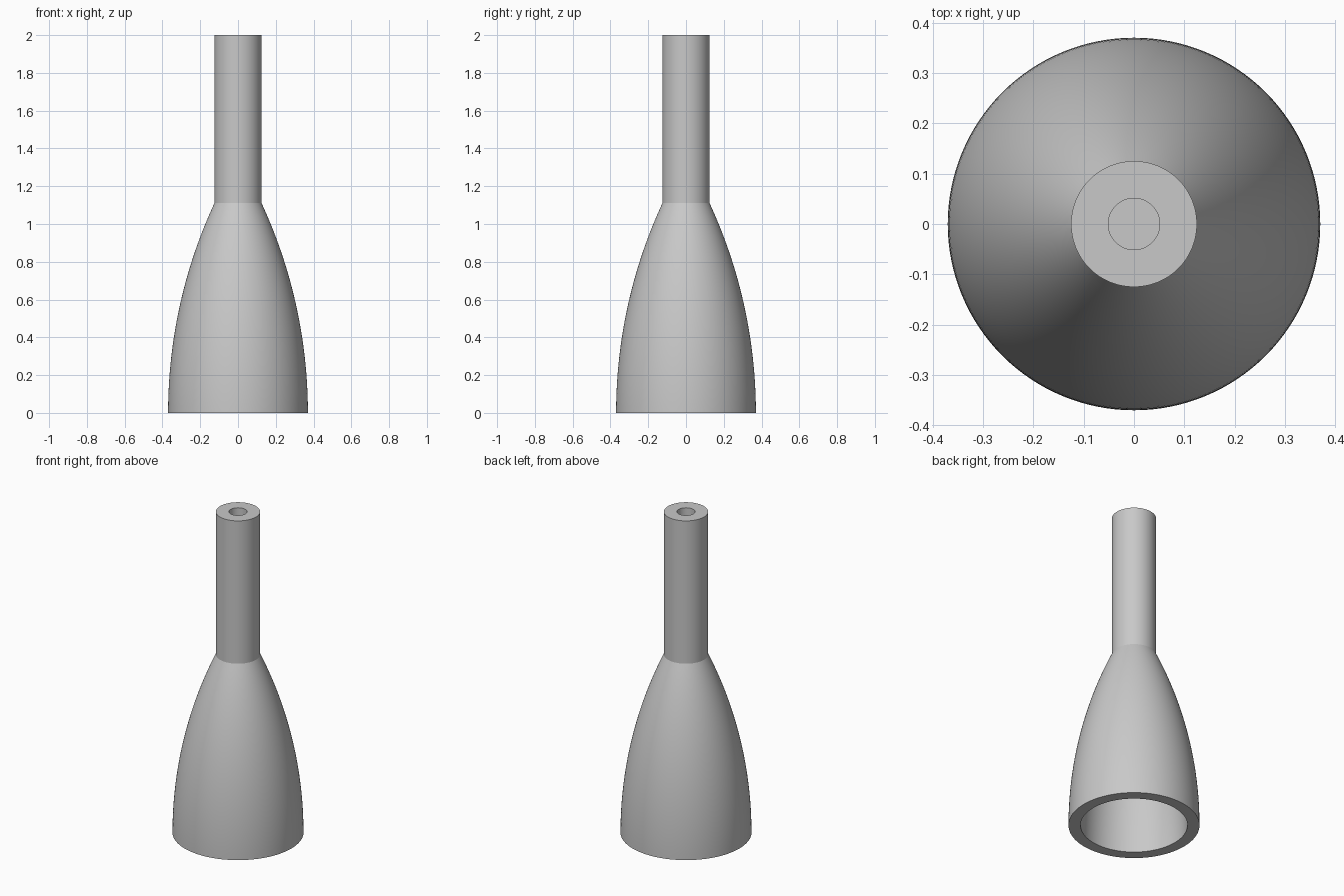
import bpy
import bmesh
import math

cube = bpy.data.objects.get("Cube")
if cube:
    bpy.data.objects.remove(cube, do_unlink=True)

SEGMENTS = 128
HEIGHT, NECK_Z, CAVITY_Z, BORE_Z = 2.0, 1.11, 1.0, 1.12
BASE_R, NECK_R, BORE_R, WALL = 0.37, 0.125, 0.051, 0.068

grey = bpy.data.materials.new("light grey")
grey.use_nodes = True
colour = (0.58, 0.58, 0.58, 1)
grey.diffuse_color = colour
grey.node_tree.nodes["Principled BSDF"].inputs["Base Color"].default_value = colour


def bell_radius(z):
    """Circular arc, upright at the base, narrowing to the neck."""
    drop = BASE_R - NECK_R
    arc = (NECK_Z ** 2 + drop ** 2) / (2 * drop)
    return BASE_R - arc + math.sqrt(arc ** 2 - z ** 2)


def lathe(name, profile, material):
    """Spin a radius/height profile around the z axis."""
    bm = bmesh.new()
    verts = [bm.verts.new((r, 0, z)) for r, z in profile]
    edges = [bm.edges.new(pair) for pair in zip(verts, verts[1:])]
    bmesh.ops.spin(bm, geom=verts + edges, cent=(0, 0, 0), axis=(0, 0, 1),
                   angle=math.tau, steps=SEGMENTS, use_duplicate=False)
    bmesh.ops.remove_doubles(bm, verts=bm.verts, dist=0.0001)
    bmesh.ops.recalc_face_normals(bm, faces=bm.faces)
    mesh = bpy.data.meshes.new(name)
    bm.to_mesh(mesh)
    bm.free()
    mesh.materials.append(material)
    obj = bpy.data.objects.new(name, mesh)
    bpy.context.collection.objects.link(obj)
    bpy.ops.object.select_all(action="DESELECT")
    obj.select_set(True)
    bpy.context.view_layer.objects.active = obj
    bpy.ops.object.shade_smooth_by_angle(angle=math.radians(20))
    return obj


STEPS = 32
# Hollow underside, from its ceiling down to the rim
cavity = [(bell_radius(CAVITY_Z * i / STEPS) - WALL, CAVITY_Z * i / STEPS)
          for i in range(STEPS, -1, -1)]
# Outer bell, from the rim up to the neck
bell = [(bell_radius(NECK_Z * i / STEPS), NECK_Z * i / STEPS)
        for i in range(STEPS + 1)]
# Straight tube with a blind bore in its top
tube = [(NECK_R, HEIGHT), (BORE_R, HEIGHT), (BORE_R, BORE_Z), (0, BORE_Z)]

lathe("bell_with_tube", [(0, CAVITY_Z)] + cavity + bell + tube, grey)
